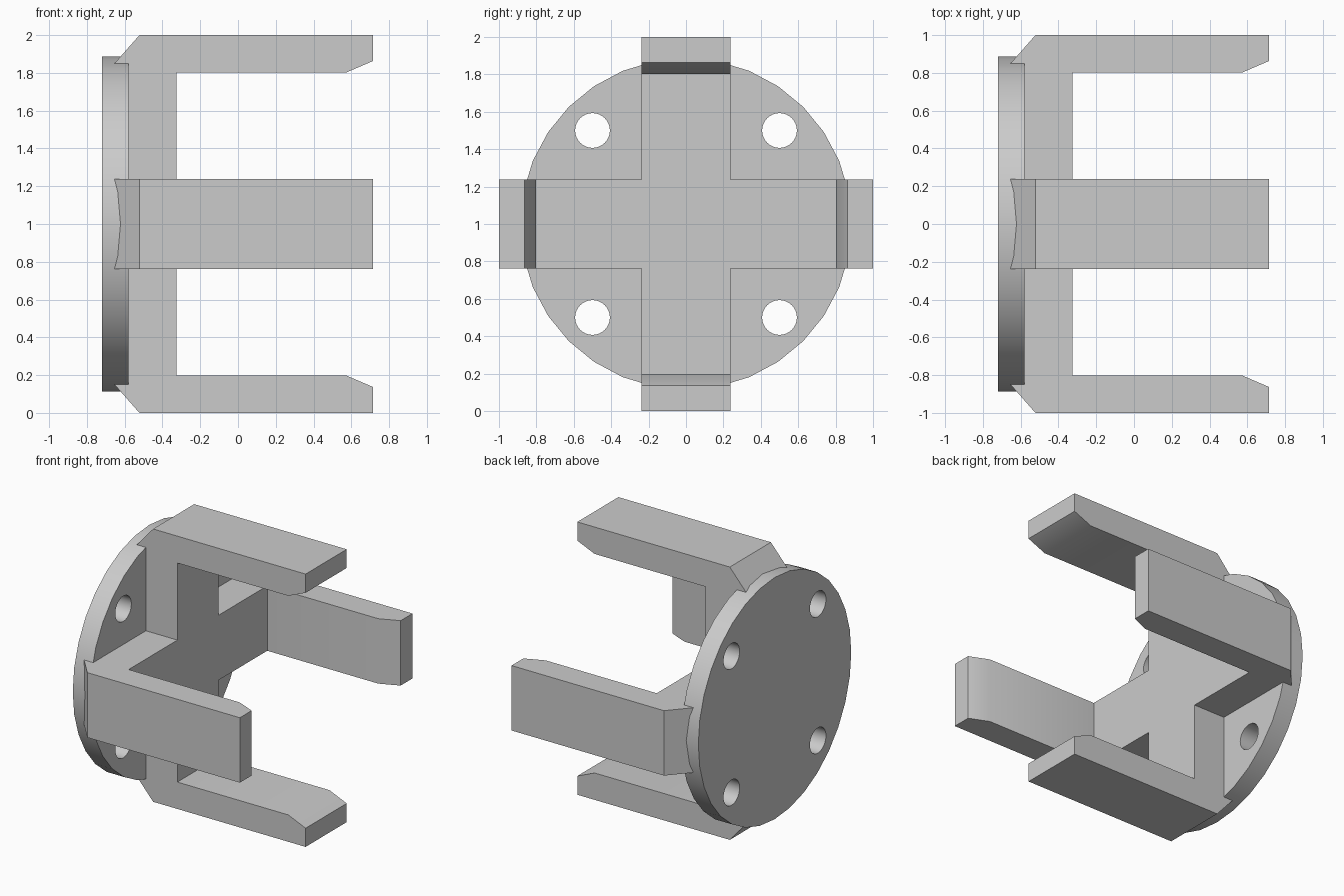
import bpy
import bmesh
import math
from mathutils import Matrix, Vector

if "Cube" in bpy.data.objects:
    bpy.data.objects.remove(bpy.data.objects["Cube"])

HALF = 0.238             # half width of each arm
DISC_R = 0.886
DISC_BACK, DISC_FRONT = -0.72, -0.58
CENTRE = Vector((0, 0, 1))

grey = bpy.data.materials.new("light grey")
grey.use_nodes = True
grey.diffuse_color = (0.6, 0.6, 0.6, 1)
grey.node_tree.nodes["Principled BSDF"].inputs["Base Color"].default_value = (0.6, 0.6, 0.6, 1)


def finish(name, bm):
    mesh = bpy.data.meshes.new(name)
    bmesh.ops.recalc_face_normals(bm, faces=bm.faces)
    bm.to_mesh(mesh)
    bm.free()
    mesh.materials.append(grey)
    obj = bpy.data.objects.new(name, mesh)
    obj.location = CENTRE
    bpy.context.collection.objects.link(obj)
    return obj


def add_cylinder(bm, sides, radius, x0, x1, y=0, z=0):
    turn = Matrix.Translation(((x0 + x1) / 2, y, z)) @ Matrix.Rotation(math.pi / 2, 4, 'Y')
    bmesh.ops.create_cone(bm, cap_ends=True, segments=sides, radius1=radius,
                          radius2=radius, depth=x1 - x0, matrix=turn)


def smooth(obj):
    bpy.ops.object.select_all(action='DESELECT')
    obj.select_set(True)
    bpy.context.view_layer.objects.active = obj
    bpy.ops.object.shade_smooth_by_angle(angle=math.radians(30))


# Mounting disc with four bolt holes
bm = bmesh.new()
add_cylinder(bm, 32, DISC_R, DISC_BACK, DISC_FRONT)
disc = finish("mounting_disc", bm)

bm = bmesh.new()
for y in (-0.5, 0.5):
    for z in (-0.5, 0.5):
        add_cylinder(bm, 32, 0.093, DISC_BACK - 0.1, DISC_FRONT + 0.1, y, z)
cutter = finish("bolt_hole_cutter", bm)
cutter.hide_render = True
cutter.hide_set(True)

cut = disc.modifiers.new("bolt_holes", 'BOOLEAN')
cut.operation = 'DIFFERENCE'
cut.solver = 'EXACT'
cut.object = cutter
bpy.context.view_layer.objects.active = disc
bpy.ops.object.modifier_apply(modifier=cut.name)
bpy.data.objects.remove(cutter)
smooth(disc)

# Four-armed bracket: one L-shaped arm profile (x, distance from the axis)
BACK, FRONT = -0.68, -0.325
profile = [(BACK, HALF), (FRONT, HALF), (FRONT, 0.803), (0.575, 0.803),
           (0.715, 0.863), (0.715, 1), (-0.522, 1), (BACK, 0.82)]
bm = bmesh.new()
for quarter in range(4):
    turn = Matrix.Rotation(quarter * math.pi / 2, 3, 'X')
    left, right = [[bm.verts.new(turn @ Vector((x, y, r))) for x, r in profile]
                   for y in (-HALF, HALF)]
    bm.faces.new(left)
    bm.faces.new(right[::-1])
    for i in range(1, len(profile)):       # the side against the hub stays open
        j = (i + 1) % len(profile)
        bm.faces.new((left[i], left[j], right[j], right[i]))

# Square hub joining the arms
for x in (BACK, FRONT):
    bm.faces.new([bm.verts.new((x, y * HALF, z * HALF))
                  for y, z in ((-1, -1), (1, -1), (1, 1), (-1, 1))])
bmesh.ops.remove_doubles(bm, verts=bm.verts, dist=0.0005)
bmesh.ops.dissolve_limit(bm, angle_limit=0.01, verts=bm.verts, edges=bm.edges)
smooth(finish("four_arm_bracket", bm))
